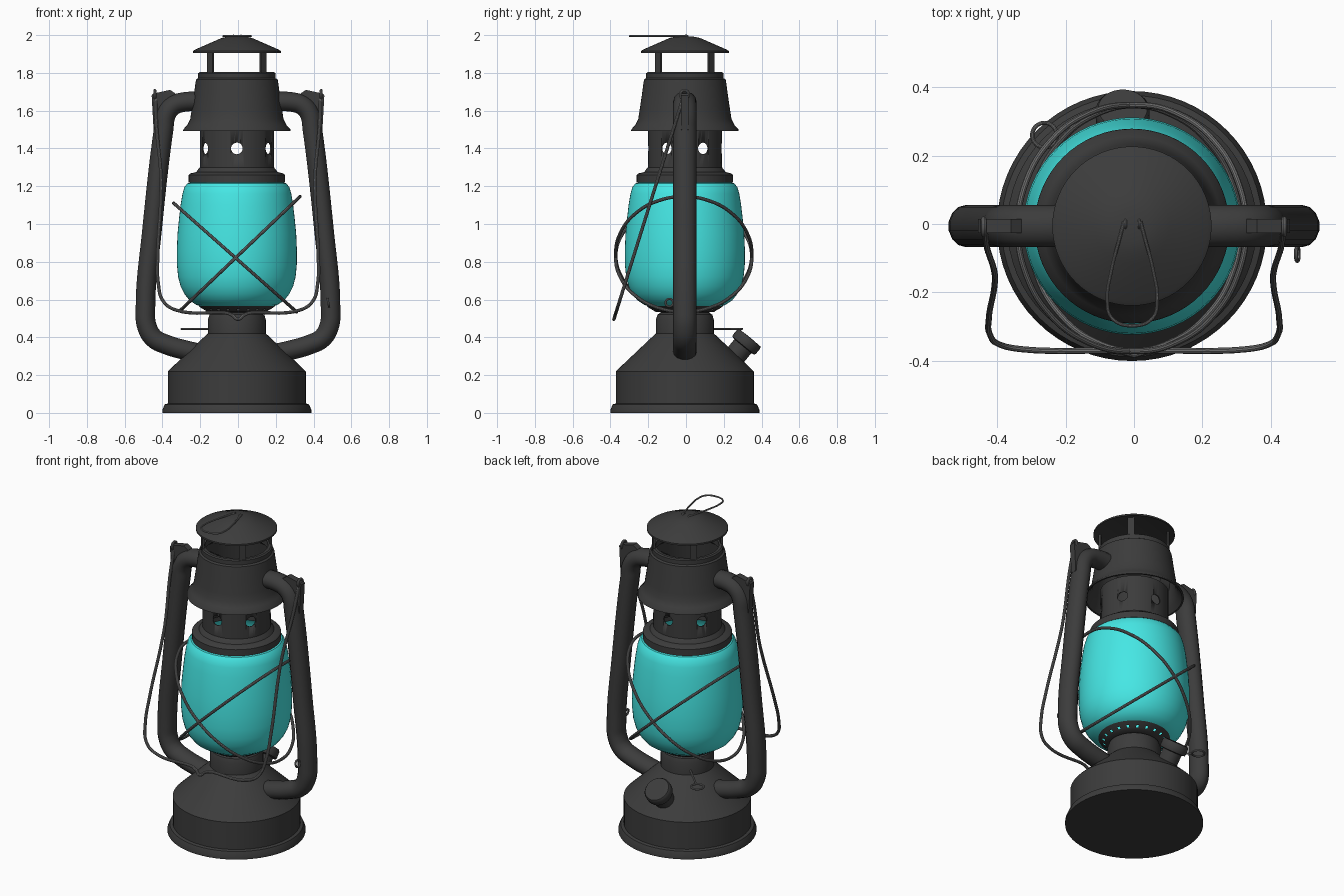
import bpy, bmesh, math
from mathutils import Vector, Matrix

if "Cube" in bpy.data.objects:
    bpy.data.objects.remove(bpy.data.objects["Cube"])

CX, CY = -0.006, -0.006   # axis of the turned parts


def material(name, rgb):
    m = bpy.data.materials.new(name)
    m.diffuse_color = (*rgb, 1)
    m.use_nodes = True
    m.node_tree.nodes["Principled BSDF"].inputs["Base Color"].default_value = m.diffuse_color
    return m


METAL = material("dark_metal", (0.045, 0.045, 0.045))
WIRE = material("wire_metal", (0.16, 0.16, 0.16))
GLASS = material("cyan_glass", (0.06, 0.8, 0.78))


def finish(ob, mat, angle=35):
    ob.data.materials.clear()
    ob.data.materials.append(mat)
    bpy.ops.object.select_all(action='DESELECT')
    ob.select_set(True)
    bpy.context.view_layer.objects.active = ob
    bpy.ops.object.shade_smooth_by_angle(angle=math.radians(angle))
    return ob


def from_bmesh(name, bm, mat=METAL):
    bmesh.ops.recalc_face_normals(bm, faces=bm.faces)
    me = bpy.data.meshes.new(name)
    bm.to_mesh(me)
    bm.free()
    ob = bpy.data.objects.new(name, me)
    bpy.context.collection.objects.link(ob)
    return finish(ob, mat)


def lathe(name, profile, mat=METAL, n=64, closed=False, skip=None, matrix=None):
    """Turn (radius, z) points round z; skip(row, segment) leaves a face out."""
    bm = bmesh.new()
    rings = []
    for r, z in profile:
        if r == 0:
            rings.append([bm.verts.new((0, 0, z))] * n)
        else:
            rings.append([bm.verts.new((r * math.cos(2 * math.pi * i / n),
                                        r * math.sin(2 * math.pi * i / n), z)) for i in range(n)])
    pairs = list(zip(rings, rings[1:])) + ([(rings[-1], rings[0])] if closed else [])
    for row, (a, b) in enumerate(pairs):
        for i in range(n):
            if skip and skip(row, i):
                continue
            j = (i + 1) % n
            bm.faces.new(list(dict.fromkeys((a[i], a[j], b[j], b[i]))))
    bm.transform(matrix or Matrix.Translation((CX, CY, 0)))
    return from_bmesh(name, bm, mat)


def wire(name, points, radius, mat=WIRE, cyclic=False, res=8, sides=3):
    """Smooth round wire through the points, turned into a mesh."""
    cu = bpy.data.curves.new(name, 'CURVE')
    cu.dimensions = '3D'
    cu.bevel_depth, cu.bevel_resolution = radius, sides
    cu.resolution_u, cu.use_fill_caps = res, True
    sp = cu.splines.new('BEZIER')
    sp.bezier_points.add(len(points) - 1)
    for bp, p in zip(sp.bezier_points, points):
        bp.co = p
        bp.handle_left_type = bp.handle_right_type = 'AUTO'
    sp.use_cyclic_u = cyclic
    ob = bpy.data.objects.new(name, cu)
    bpy.context.collection.objects.link(ob)
    bpy.ops.object.select_all(action='DESELECT')
    ob.select_set(True)
    bpy.context.view_layer.objects.active = ob
    bpy.ops.object.convert(target='MESH')
    return finish(bpy.context.view_layer.objects.active, mat)


def circle(center, r, u, v, n=12):
    c, u, v = Vector(center), Vector(u), Vector(v)
    return [c + r * (math.cos(2 * math.pi * i / n) * u + math.sin(2 * math.pi * i / n) * v)
            for i in range(n)]


# Fuel tank with its foot rim, cone and neck
lathe("fuel_tank", [(0, 0), (0.395, 0), (0.395, 0.015), (0.382, 0.045), (0.365, 0.05),
                    (0.365, 0.22), (0.35, 0.235), (0.165, 0.41), (0.153, 0.42), (0.153, 0.495),
                    (0.145, 0.52), (0.125, 0.533), (0, 0.533)])

# Perforated burner plate
lathe("burner_plate", [(0.12, 0.532), (0.155, 0.535), (0.168, 0.543), (0.182, 0.551), (0.205, 0.567)],
      n=80, skip=lambda row, i: row == 2 and i % 4 == 0)

# Glass globe
lathe("globe", [(0.185, 0.562), (0.215, 0.572), (0.25, 0.595), (0.278, 0.63), (0.298, 0.67),
                (0.311, 0.72), (0.317, 0.78), (0.318, 0.86), (0.314, 0.95), (0.306, 1.03),
                (0.298, 1.1), (0.288, 1.16), (0.278, 1.195), (0.262, 1.215), (0.235, 1.222)], GLASS)

# Crown above the globe, six vent holes cut through
crown = lathe("vent_crown", [(0.255, 1.22), (0.255, 1.26), (0.245, 1.268), (0.215, 1.275),
                             (0.205, 1.29), (0.196, 1.3), (0.196, 1.53), (0.188, 1.53),
                             (0.188, 1.295), (0.21, 1.262), (0.24, 1.25), (0.24, 1.22)], closed=True)
bm = bmesh.new()
for k in range(3):
    bmesh.ops.create_cone(bm, cap_ends=True, segments=20, radius1=0.031, radius2=0.031, depth=0.6,
                          matrix=Matrix.Translation((CX, CY, 1.4)) @ Matrix.Rotation(k * math.pi / 3, 4, 'Z')
                          @ Matrix.Rotation(math.pi / 2, 4, 'X'))
# The three bars overlap only at the axis, well inside the crown
cutter = from_bmesh("vent_cutter", bm)
mod = crown.modifiers.new("vents", 'BOOLEAN')
mod.operation, mod.solver, mod.object, mod.use_self = 'DIFFERENCE', 'EXACT', cutter, True
bpy.context.view_layer.objects.active = crown
bpy.ops.object.modifier_apply(modifier="vents")
bpy.data.objects.remove(cutter)

# Hood with flared skirt and top lip
lathe("hood", [(0.285, 1.492), (0.283, 1.502), (0.262, 1.525), (0.247, 1.555), (0.24, 1.6),
               (0.228, 1.68), (0.22, 1.74), (0.216, 1.765), (0.205, 1.772), (0.205, 1.798),
               (0.197, 1.804), (0.18, 1.804), (0.18, 1.765), (0.21, 1.74), (0.23, 1.6),
               (0.237, 1.555), (0.253, 1.52), (0.275, 1.492)], closed=True)

# Four flat posts carrying the cap
bm = bmesh.new()
for k in range(4):
    m = (Matrix.Translation((CX, CY, 0)) @ Matrix.Rotation(math.pi / 4 + k * math.pi / 2, 4, 'Z')
         @ Matrix.Translation((0.196, 0, 1.85)) @ Matrix.Diagonal((0.013, 0.04, 0.13, 1)))
    bmesh.ops.create_cube(bm, size=1, matrix=m)
from_bmesh("cap_posts", bm)

# Top cap and its lifting loop
lathe("top_cap", [(0, 1.915), (0.222, 1.91), (0.233, 1.905), (0.233, 1.915), (0.222, 1.923),
                  (0.11, 1.972), (0.08, 1.985), (0.045, 1.992), (0, 1.994)])
half = [(0.024, 0.008), (0.034, -0.03), (0.062, -0.14), (0.073, -0.22), (0.06, -0.275)]
loop = [(-x, y) for x, y in half] + [(0, -0.298)] + half[::-1]
wire("cap_loop", [(x - 0.005, y, 1.995) for x, y in loop], 0.005)
for s in (-1, 1):
    wire("loop_eye", circle((s * 0.02 - 0.005, 0, 1.987), 0.012, (0, 1, 0), (0, 0, 1), 8),
         0.004, cyclic=True, res=3, sides=2)

# Side air tubes, corner ears and bail eyes on both sides
tube_path = [(0.15, 1.645), (0.29, 1.645), (0.345, 1.625), (0.38, 1.58), (0.394, 1.5), (0.455, 0.97),
             (0.49, 0.55), (0.483, 0.46), (0.445, 0.395), (0.38, 0.362), (0.27, 0.33), (0.12, 0.30)]
ear = [(0.33, 1.69), (0.36, 1.71), (0.45, 1.69), (0.457, 1.68), (0.447, 1.5), (0.40, 1.45), (0.36, 1.6)]
for side, s in (("left", -1), ("right", 1)):
    tube = wire(side + "_air_tube", [(s * x, 0, z) for x, z in tube_path], 0.053, METAL, sides=5)
    for v in tube.data.vertices:
        v.co.y = v.co.y * 1.17 - 0.006
    bm = bmesh.new()
    f = bm.faces.new([bm.verts.new((s * x, -0.026, z)) for x, z in ear])
    ext = bmesh.ops.extrude_face_region(bm, geom=[f])
    bmesh.ops.translate(bm, vec=(0, 0.04, 0),
                        verts=[g for g in ext['geom'] if isinstance(g, bmesh.types.BMVert)])
    from_bmesh(side + "_ear", bm)
    wire(side + "_bail_eye", circle((s * 0.44, -0.008, 1.685), 0.022, (0, 1, 0), (0, 0, 1)),
         0.008, cyclic=True, res=4)

# Carrying bail, hanging forward in one tilted plane: (x, fraction down)
half = [(0.437, 0.0), (0.432, 0.14), (0.408, 0.36), (0.408, 0.45), (0.425, 0.72), (0.422, 0.84),
        (0.395, 0.92), (0.33, 0.958), (0.06, 0.972), (0.03, 0.982)]
path = [(-x, t) for x, t in half] + [(0, 1.0)] + half[::-1]
wire("bail_handle", [(x, -0.01 - 0.372 * t, 1.685 - 1.19 * t) for x, t in path], 0.009)

# Two crossed guard rings round the globe
for name, x0, z0, x1, z1 in (("guard_ring_a", -0.34, 1.11, 0.31, 0.535),
                             ("guard_ring_b", 0.328, 1.145, -0.308, 0.54)):
    mid = Vector(((x0 + x1) / 2, -0.012, (z0 + z1) / 2))
    u = Vector(((x1 - x0) / 2, 0, (z1 - z0) / 2))
    wire(name, circle(mid, 1, u, (0, 0.36, 0), 16), 0.009, cyclic=True, res=6)

# Wick crank: a rod from the neck with a flat ring
wire("wick_rod", [(-0.08, 0.08, 0.445), (-0.16, 0.16, 0.445), (-0.235, 0.235, 0.445)], 0.006)
wire("wick_ring", circle((-0.262, 0.26, 0.445), 0.036, (1, 0, 0), (0, 1, 0)), 0.006, cyclic=True, res=4)

# Small catch ring on the right tube
wire("catch_ring", circle((0.478, -0.088, 0.583), 0.02, (0, 1, 0), (-0.2, 0, 1)), 0.006, cyclic=True, res=4)

# Tilted filler cap on the back of the tank
axis = Vector((0, 0.63, 0.77))
place = Matrix.Translation((-0.033, 0.338, 0.398)) @ axis.to_track_quat('Z', 'Y').to_matrix().to_4x4()
lathe("filler_cap", [(0, -0.16), (0.058, -0.16), (0.058, -0.058), (0.076, -0.054), (0.079, -0.045),
                     (0.079, -0.01), (0.072, 0), (0, 0.002)], n=32, matrix=place)
